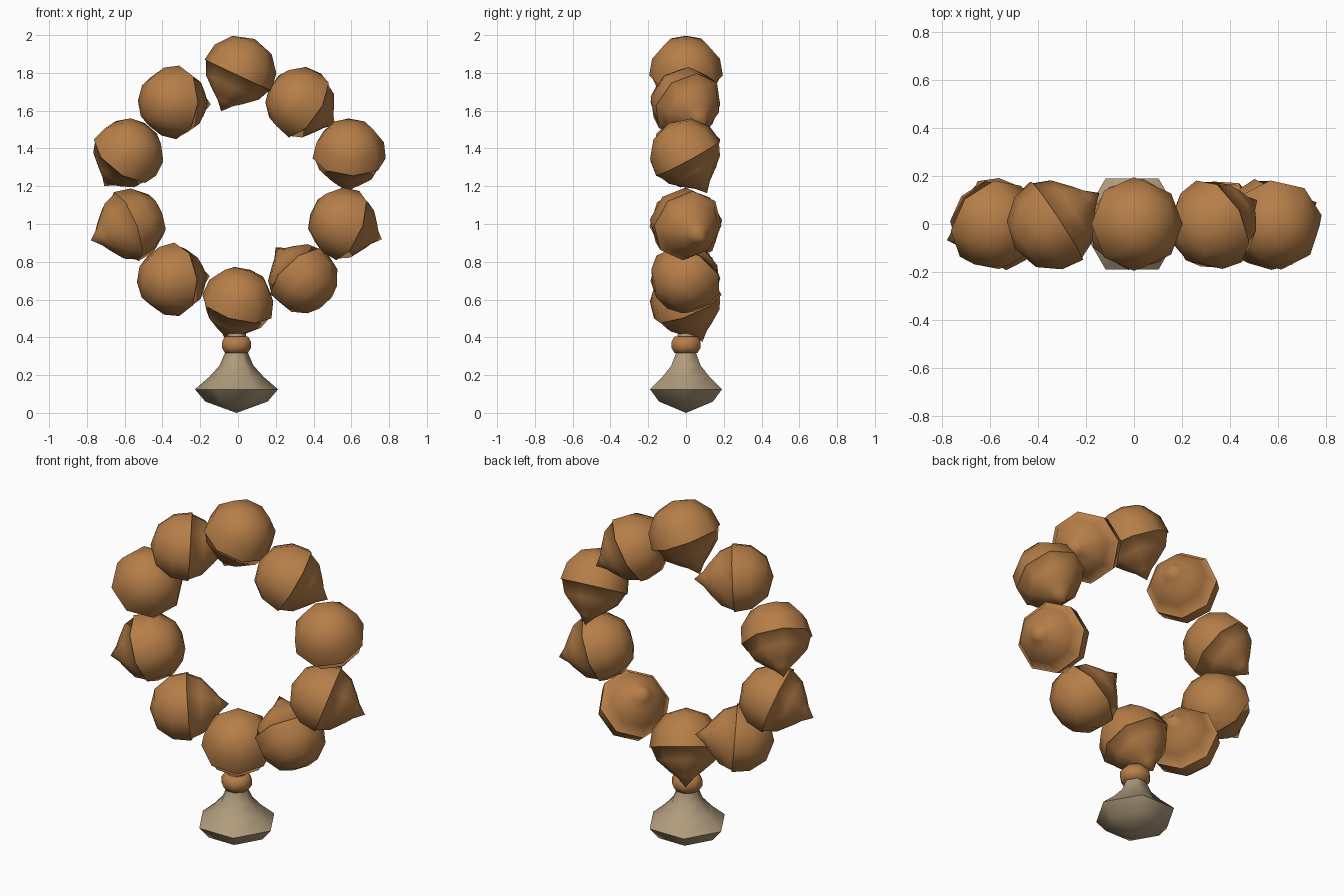
import bpy, bmesh, math
from mathutils import Vector, Matrix

if "Cube" in bpy.data.objects:
    bpy.data.objects.remove(bpy.data.objects["Cube"])


def material(name, rgb):
    m = bpy.data.materials.new(name)
    m.diffuse_color = (*rgb, 1)
    m.use_nodes = True
    m.node_tree.nodes["Principled BSDF"].inputs["Base Color"].default_value = m.diffuse_color
    return m


BROWN = material("nut brown", (0.47, 0.21, 0.065))
BEIGE = material("pale beige", (0.43, 0.33, 0.20))


def lathe(name, profile, sides, mat, turn=0.0):
    """Spin a (height, radius) profile around z; radius 0 makes a pole."""
    bm = bmesh.new()
    rings = []
    for h, r in profile:
        n = sides if r else 1
        rings.append([bm.verts.new((r * math.cos(turn + math.tau * i / sides),
                                    r * math.sin(turn + math.tau * i / sides), h))
                      for i in range(n)])
    for a, b in zip(rings, rings[1:]):
        for i in range(sides):
            j = (i + 1) % sides
            quad = [a[i % len(a)], a[j % len(a)], b[j % len(b)], b[i % len(b)]]
            bm.faces.new(list(dict.fromkeys(quad)))
    bmesh.ops.recalc_face_normals(bm, faces=bm.faces)
    mesh = bpy.data.meshes.new(name)
    bm.to_mesh(mesh)
    bm.free()
    mesh.materials.append(mat)
    ob = bpy.data.objects.new(name, mesh)
    bpy.context.collection.objects.link(ob)
    bpy.ops.object.select_all(action='DESELECT')
    ob.select_set(True)
    bpy.context.view_layer.objects.active = ob
    bpy.ops.object.shade_smooth_by_angle(angle=math.radians(62))
    return ob


# Nut bead: rounded cap, small lip, body drawn out to a point
NUT = [(-0.187, 0), (-0.152, 0.115), (-0.07, 0.18), (0.025, 0.195), (0.027, 0.185),
       (0.095, 0.155), (0.155, 0.085), (0.185, 0.045), (0.235, 0)]

# Bead centres (x, z) and the direction each tip points
BEADS = [
    ((0.01, 1.81), (-0.42, 0.0, -0.90)),
    ((0.335, 1.64), (0.72, 0.40, -0.47)),
    ((0.59, 1.37), (-0.06, 0.47, -0.87)),
    ((0.56, 1.00), (0.85, 0.38, -0.34)),
    ((0.34, 0.715), (-0.60, 0.42, 0.68)),
    ((0.0, 0.585), (-0.25, 0.37, -0.89)),
    ((-0.345, 0.705), (0.83, 0.55, 0.08)),
    ((-0.57, 0.995), (-0.90, -0.29, -0.35)),
    ((-0.585, 1.37), (-0.52, 0.45, -0.72)),
    ((-0.34, 1.645), (0.83, 0.55, -0.05)),
]
for k, ((x, z), tip) in enumerate(BEADS):
    bead = lathe(f"nut_bead_{k + 1}", NUT, 8, BROWN)
    rot = Vector(tip).to_track_quat('Z', 'Y').to_matrix().to_4x4()
    bead.matrix_world = Matrix.Translation((x, 0, z)) @ rot

# Hexagonal pendant weight with a thin neck
pendant = lathe("pendant", [(0, 0), (0.06, 0.165), (0.125, 0.22), (0.19, 0.145),
                            (0.25, 0.09), (0.32, 0.06), (0.42, 0.05), (0.42, 0)],
                6, BEIGE)
pendant.location.x = -0.008

# Brown collar around the neck
collar = lathe("collar", [(0.315, 0.05), (0.318, 0.066), (0.345, 0.084), (0.375, 0.084),
                          (0.405, 0.066), (0.405, 0.045)], 8, BROWN, math.pi / 8)
collar.location.x = -0.008
